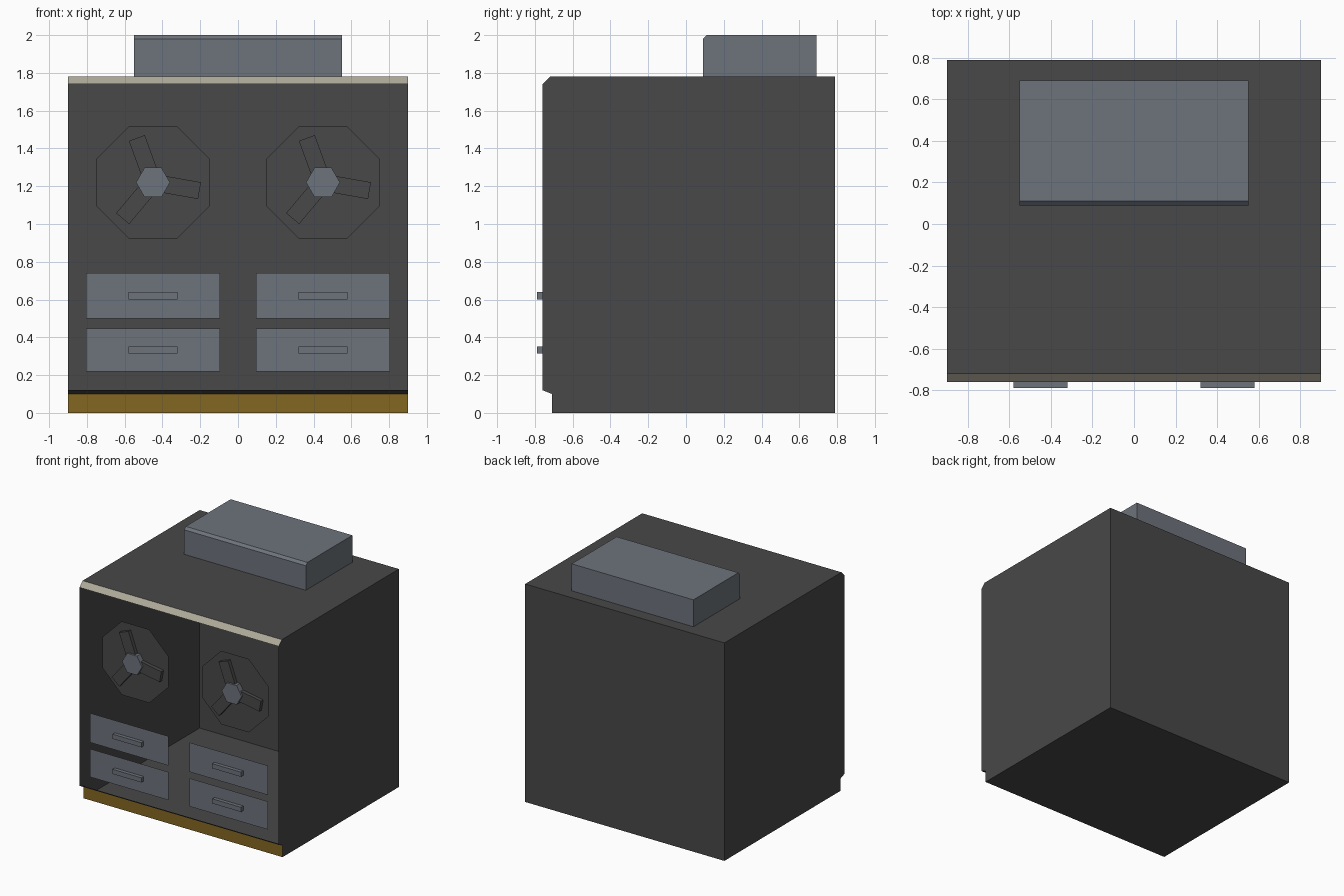
import bpy, bmesh, math
from mathutils import Matrix, Vector

cube = bpy.data.objects.get("Cube")
if cube:
    bpy.data.objects.remove(cube, do_unlink=True)


def material(name, rgb):
    m = bpy.data.materials.new(name)
    m.use_nodes = True
    color = (*rgb, 1.0)
    m.diffuse_color = color
    bsdf = next(n for n in m.node_tree.nodes if n.type == 'BSDF_PRINCIPLED')
    bsdf.inputs["Base Color"].default_value = color
    return m


CHARCOAL = material("charcoal", (0.065, 0.065, 0.065))
STEEL = material("blue_grey", (0.155, 0.172, 0.20))
CREAM = material("cream", (0.42, 0.40, 0.32))
GOLD = material("dark_gold", (0.23, 0.137, 0.016))


def finish(name, bm, *mats):
    mesh = bpy.data.meshes.new(name)
    bm.to_mesh(mesh)
    bm.free()
    for m in mats:
        mesh.materials.append(m)
    obj = bpy.data.objects.new(name, mesh)
    bpy.context.collection.objects.link(obj)
    return obj


def prism(profile, half_width, open_edge=None):
    """Extrude a (y, z) profile across x, optionally leaving one side open."""
    bm = bmesh.new()
    left = [bm.verts.new((half_width, y, z)) for y, z in profile]
    right = [bm.verts.new((-half_width, y, z)) for y, z in profile]
    n = len(profile)
    bm.faces.new(left[::-1])
    bm.faces.new(right)
    for i in range(n):
        if i != open_edge:
            j = (i + 1) % n
            bm.faces.new((left[i], left[j], right[j], right[i]))
    bmesh.ops.recalc_face_normals(bm, faces=bm.faces)
    return bm


def box(name, center, size, mat, turn=Matrix()):
    bm = bmesh.new()
    bmesh.ops.create_cube(bm, size=1, matrix=turn @ Matrix.Translation(center)
                          @ Matrix.Diagonal((*size, 1)))
    return finish(name, bm, mat)


# Hollow cabinet, open at the front, with cream top edge and gold kick plate
bm = prism([(-.71, 0), (-.71, .1), (-.76, .12), (-.76, 1.74),
            (-.72, 1.78), (.79, 1.78), (.79, 0)], .9, open_edge=2)
for f in bm.faces:
    c = f.calc_center_median()
    if c.y < -.7 and abs(c.x) < .1:
        f.material_index = 1 if c.z > 1.7 else 2 if c.z < .1 else 0
finish("cabinet", bm, CHARCOAL, CREAM, GOLD)

# Vent box on the roof with a chamfered front edge
finish("roof_box", prism([(.09, 1.78), (.09, 1.98), (.11, 2), (.69, 2),
                          (.69, 1.78)], .55), STEEL)

FACE_FORWARD = Matrix.Rotation(math.pi / 2, 4, 'X')
DISC_Y, HUB_Y, BLADE_Y = -.68, -.725, -.71

for side, x in (("right", -.45), ("left", .45)):
    # Octagonal fan backing
    place = Matrix.Translation((x, DISC_Y, 1.22))
    bm = bmesh.new()
    bmesh.ops.create_circle(bm, cap_ends=True, segments=8,
                            radius=.3 / math.cos(math.pi / 8),
                            matrix=place @ FACE_FORWARD
                            @ Matrix.Rotation(math.pi / 8, 4, 'Z'))
    finish(f"{side}_fan_disc", bm, CHARCOAL)

    # Three fan blades
    depth = DISC_Y - BLADE_Y
    for i in range(3):
        turn = place @ Matrix.Rotation(-math.radians(110 + 120 * i), 4, 'Y')
        box(f"{side}_fan_blade_{i + 1}", Vector((.15, -depth / 2, 0)),
            (.2, depth, .09), CHARCOAL, turn)

    # Hexagonal hub with its points to the sides
    depth = DISC_Y - HUB_Y
    bm = bmesh.new()
    bmesh.ops.create_cone(bm, cap_ends=True, segments=6, radius1=.09,
                          radius2=.09, depth=depth,
                          matrix=place @ Matrix.Translation((0, -depth / 2, 0))
                          @ FACE_FORWARD @ Matrix.Rotation(math.pi / 2, 4, 'Z'))
    # Rotate so a vertex lies on the x axis
    if max(v.co.x for v in bm.verts) - x < .085:
        bmesh.ops.rotate(bm, verts=bm.verts, cent=place.translation,
                         matrix=Matrix.Rotation(math.pi / 6, 3, 'Y'))
    finish(f"{side}_fan_hub", bm, STEEL)

    # Drawer fronts and pull handles
    for level, z, height in (("upper", .62, .24), ("lower", .333, .23)):
        bm = bmesh.new()
        bmesh.ops.create_grid(bm, x_segments=1, y_segments=1, size=.5,
                              matrix=Matrix.Translation((x, -.76, z))
                              @ FACE_FORWARD
                              @ Matrix.Diagonal((.71, height, 1, 1)))
        finish(f"{side}_{level}_drawer", bm, STEEL)
        box(f"{side}_{level}_handle", Vector((x, -.775, z)),
            (.26, .03, .038), STEEL)
